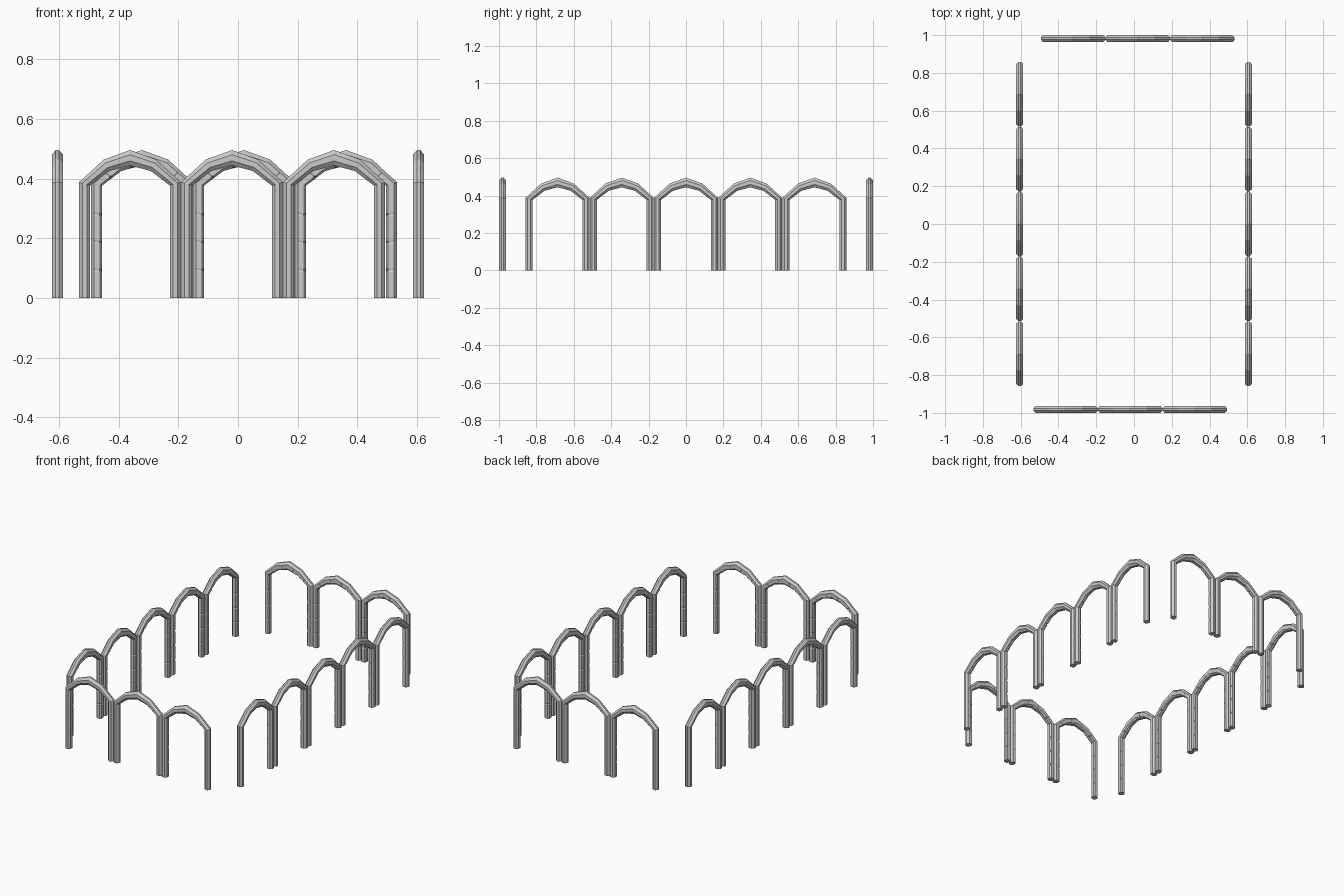
import bpy, bmesh, math
from mathutils import Vector

if "Cube" in bpy.data.objects:
    bpy.data.objects.remove(bpy.data.objects["Cube"])

# half of the arch: (outer x, outer z, inner x, inner z) from foot to crown
HALF = [(0.1708, 0.0, 0.1335, 0.0),
        (0.1708, 0.388, 0.1335, 0.377),
        (0.088, 0.464, 0.069, 0.426),
        (0.0, 0.496, 0.0, 0.444)]
# chamfered cross-section: (0 = opening side, 1 = outer side; depth)
SECTION = [(0.0, 0.007), (0.18, 0.0), (0.72, 0.0), (1.0, 0.013),
           (1.0, 0.024), (0.7, 0.037), (0.3, 0.037), (0.0, 0.026)]


def lerp(a, b, f):
    return tuple(p + (q - p) * f for p, q in zip(a, b))


def stations():
    """Rings along the arch; True marks a shallow joint between stones."""
    foot, spring, haunch, crown = HALF
    half = [(foot, False)]
    for z in (0.095, 0.19, 0.285):
        for dz, notch in ((-0.006, False), (0, True), (0.006, False)):
            half.append((lerp(foot, spring, (z + dz) / 0.388), notch))
    half.append((spring, False))
    for a, b in ((spring, haunch), (haunch, crown)):
        for f, notch in ((0.45, False), (0.5, True), (0.55, False)):
            half.append((lerp(a, b, f), notch))
        half.append((b, False))
    mirrored = [((-s[0], s[1], -s[2], s[3]), n) for s, n in reversed(half[:-1])]
    return half + mirrored


def arch_mesh():
    bm = bmesh.new()
    rings = []
    for (ox, oz, ix, iz), notch in stations():
        outer, inner = Vector((ox, 0, oz)), Vector((ix, 0, iz))
        ring = []
        for k, (t, v) in enumerate(SECTION):
            if notch and k < 2:          # joint cut on the courtyard edge
                t, v = t + 0.08, v + 0.003
            p = inner.lerp(outer, t)
            ring.append(bm.verts.new((p.x, -v, p.z)))
        rings.append(ring)
    n = len(SECTION)
    for a, b in zip(rings, rings[1:]):
        for k in range(n):
            j = (k + 1) % n
            bm.faces.new((a[k], a[j], b[j], b[k]))
    bm.faces.new(rings[0])
    bm.faces.new(rings[-1])
    bmesh.ops.recalc_face_normals(bm, faces=bm.faces)
    me = bpy.data.meshes.new("arch")
    bm.to_mesh(me)
    bm.free()
    return me


ARCH = arch_mesh()


def arcade(name, count, pitch, start, distance, angle):
    """A row of arches; built facing -y, then turned about the centre."""
    for i in range(count):
        a = start + (i - (count - 1) / 2) * pitch
        ob = bpy.data.objects.new(f"{name}_{i + 1}", ARCH)
        c, s = math.cos(angle), math.sin(angle)
        ob.location = (a * c + distance * s, a * s - distance * c, 0)
        ob.rotation_euler.z = angle
        bpy.context.collection.objects.link(ob)


# short rows front and back, long rows on both sides
arcade("front_arch", 3, 0.342, -0.02, 0.963, 0)
arcade("back_arch", 3, 0.342, -0.02, 0.963, math.pi)
arcade("right_arch", 5, 0.3435, 0.0, 0.587, math.pi / 2)
arcade("left_arch", 5, 0.3435, 0.0, 0.587, -math.pi / 2)
